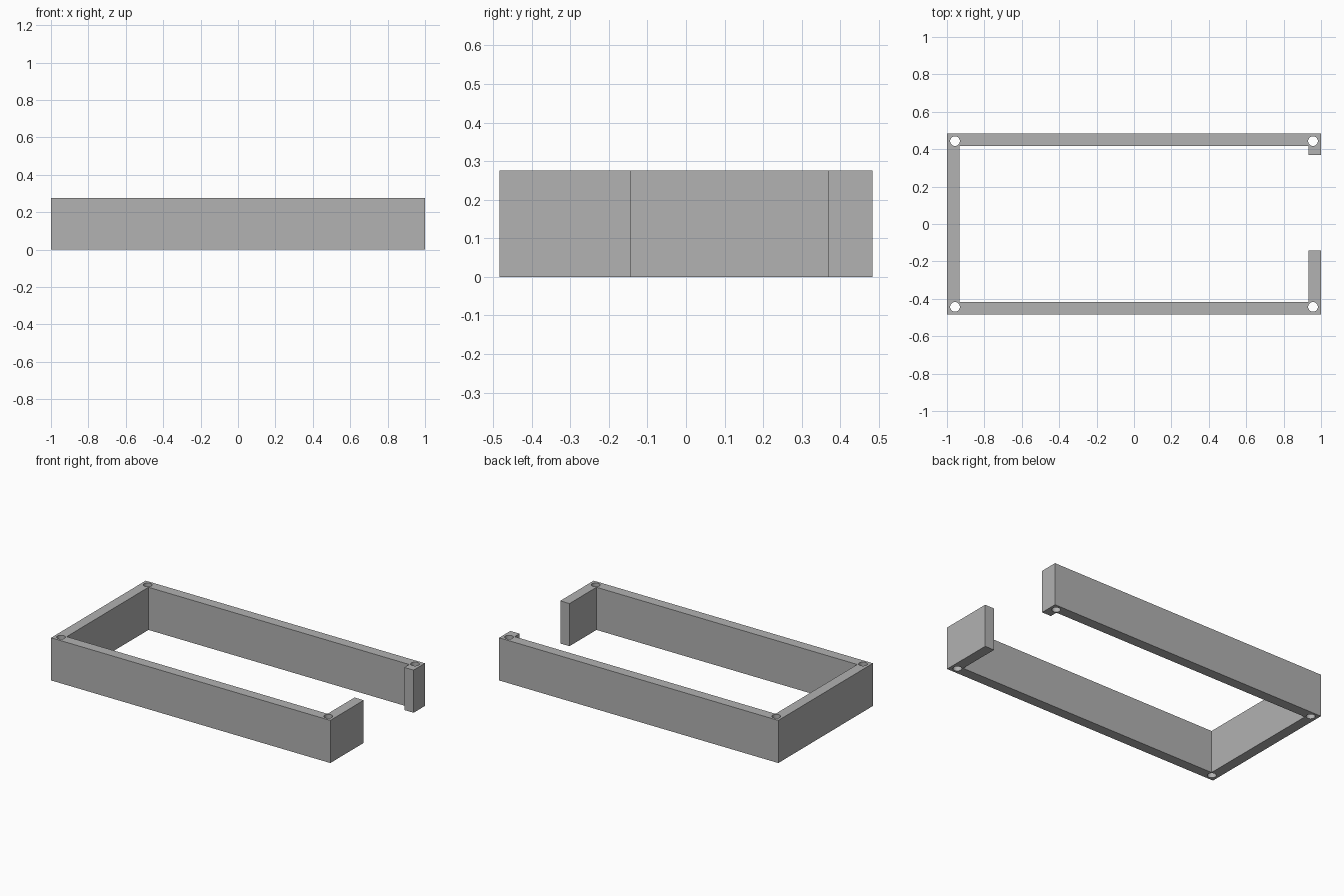
import bpy, bmesh, math

X, Y, H = 1.0, 0.484, 0.276      # half length, half width, height
T = 0.066                        # wall thickness
GAP_LOW, GAP_HIGH = -0.142, 0.368
HOLE_X, HOLE_Y, HOLE_R = 0.957, 0.443, 0.026

cube = bpy.data.objects.get("Cube")
if cube:
    bpy.data.objects.remove(cube, do_unlink=True)

# Plain grey
grey = bpy.data.materials.new("grey")
grey.use_nodes = True
color = (0.445, 0.445, 0.445, 1.0)
grey.diffuse_color = color
grey.node_tree.nodes["Principled BSDF"].inputs["Base Color"].default_value = color


def add_object(name, bm):
    bmesh.ops.recalc_face_normals(bm, faces=bm.faces)
    mesh = bpy.data.meshes.new(name)
    bm.to_mesh(mesh)
    bm.free()
    mesh.materials.append(grey)
    obj = bpy.data.objects.new(name, mesh)
    bpy.context.collection.objects.link(obj)
    return obj


# Frame outline, open on the +x end, extruded to full height
outline = [(X, GAP_LOW), (X, -Y), (-X, -Y), (-X, Y), (X, Y), (X, GAP_HIGH),
           (X - T, GAP_HIGH), (X - T, Y - T), (T - X, Y - T),
           (T - X, T - Y), (X - T, T - Y), (X - T, GAP_LOW)]
bm = bmesh.new()
base = bm.faces.new([bm.verts.new((x, y, 0)) for x, y in outline])
top = bmesh.ops.extrude_face_region(bm, geom=[base], use_keep_orig=True)["geom"]
bmesh.ops.translate(bm, vec=(0, 0, H),
                    verts=[g for g in top if isinstance(g, bmesh.types.BMVert)])
frame = add_object("open_frame", bm)

# Screw holes through the four corners
bm = bmesh.new()
for sx in (-1, 1):
    for sy in (-1, 1):
        made = bmesh.ops.create_cone(bm, cap_ends=True, segments=32, radius1=HOLE_R,
                                     radius2=HOLE_R, depth=2 * H)["verts"]
        bmesh.ops.translate(bm, verts=made, vec=(sx * HOLE_X, sy * HOLE_Y, H / 2))
cutter = add_object("hole_cutter", bm)
cutter.hide_render = True
cutter.hide_set(True)

cut = frame.modifiers.new("corner_holes", 'BOOLEAN')
cut.operation = 'DIFFERENCE'
cut.solver = 'EXACT'
cut.object = cutter

# Smooth hole walls, crisp frame edges
bpy.ops.object.select_all(action='DESELECT')
frame.select_set(True)
bpy.context.view_layer.objects.active = frame
bpy.ops.object.modifier_apply(modifier=cut.name)
bpy.data.objects.remove(cutter, do_unlink=True)
bpy.ops.object.shade_smooth_by_angle(angle=math.radians(30))
